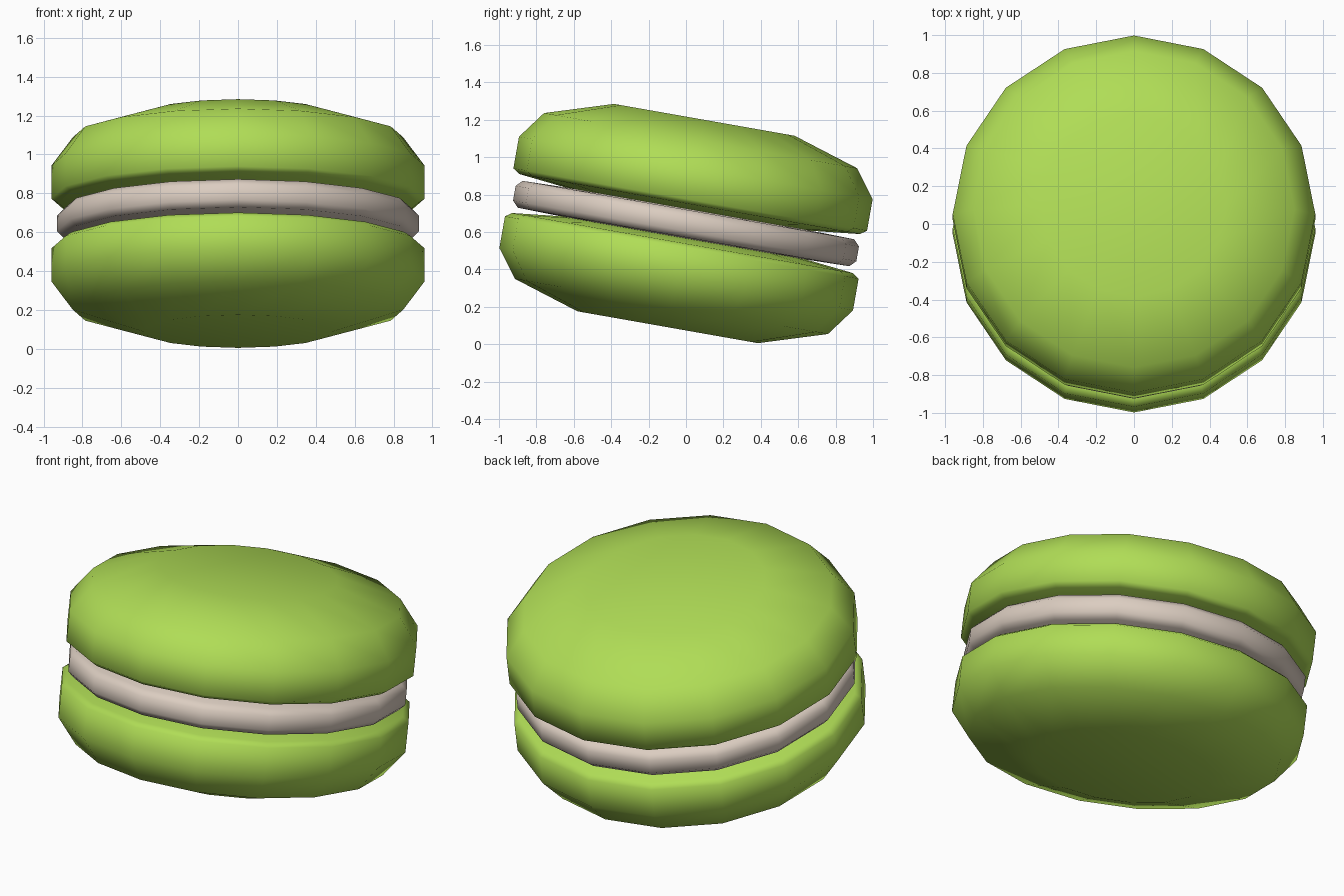
import bpy, bmesh, math
from mathutils import Matrix

if "Cube" in bpy.data.objects:
    bpy.data.objects.remove(bpy.data.objects["Cube"])

SIDES = 16
# whole biscuit leans 10 degrees down towards the back
TILT = Matrix.Translation((0, 0, 0.645)) @ Matrix.Rotation(math.radians(-10), 4, 'X')


def material(name, rgb):
    m = bpy.data.materials.new(name)
    m.diffuse_color = (*rgb, 1)
    m.use_nodes = True
    m.node_tree.nodes["Principled BSDF"].inputs["Base Color"].default_value = m.diffuse_color
    return m


def lathe(name, profile, mat, flip=1):
    """Revolve (radius, height) rings about the axis; close both ends."""
    bm = bmesh.new()
    rings = []
    for r, h in profile:
        rings.append([bm.verts.new((r * math.cos(math.tau * i / SIDES),
                                    r * math.sin(math.tau * i / SIDES),
                                    h * flip)) for i in range(SIDES)])
    for a, b in zip(rings, rings[1:]):
        for i in range(SIDES):
            j = (i + 1) % SIDES
            bm.faces.new((a[i], a[j], b[j], b[i]))
    bm.faces.new(rings[0])
    bm.faces.new(rings[-1])
    bmesh.ops.recalc_face_normals(bm, faces=bm.faces)
    for f in bm.faces:
        f.smooth = True
    bm.transform(TILT)
    me = bpy.data.meshes.new(name)
    bm.to_mesh(me)
    bm.free()
    me.materials.append(mat)
    ob = bpy.data.objects.new(name, me)
    bpy.context.collection.objects.link(ob)
    return ob


green = material("pistachio_green", (0.434, 0.723, 0.093))
cream = material("cream", (0.71, 0.61, 0.53))

# domed biscuit shells, mirrored above and below the filling
shell = [(0.49, 0.563), (0.85, 0.45), (0.96, 0.302), (0.96, 0.13),
         (0.925, 0.106), (0.5, 0.06)]
lathe("top_shell", shell, green)
lathe("bottom_shell", shell, green, -1)

# cream filling disc
lathe("filling", [(0.5, 0.082), (0.9, 0.073), (0.932, 0.04),
                  (0.932, -0.04), (0.9, -0.073), (0.5, -0.082)], cream)
